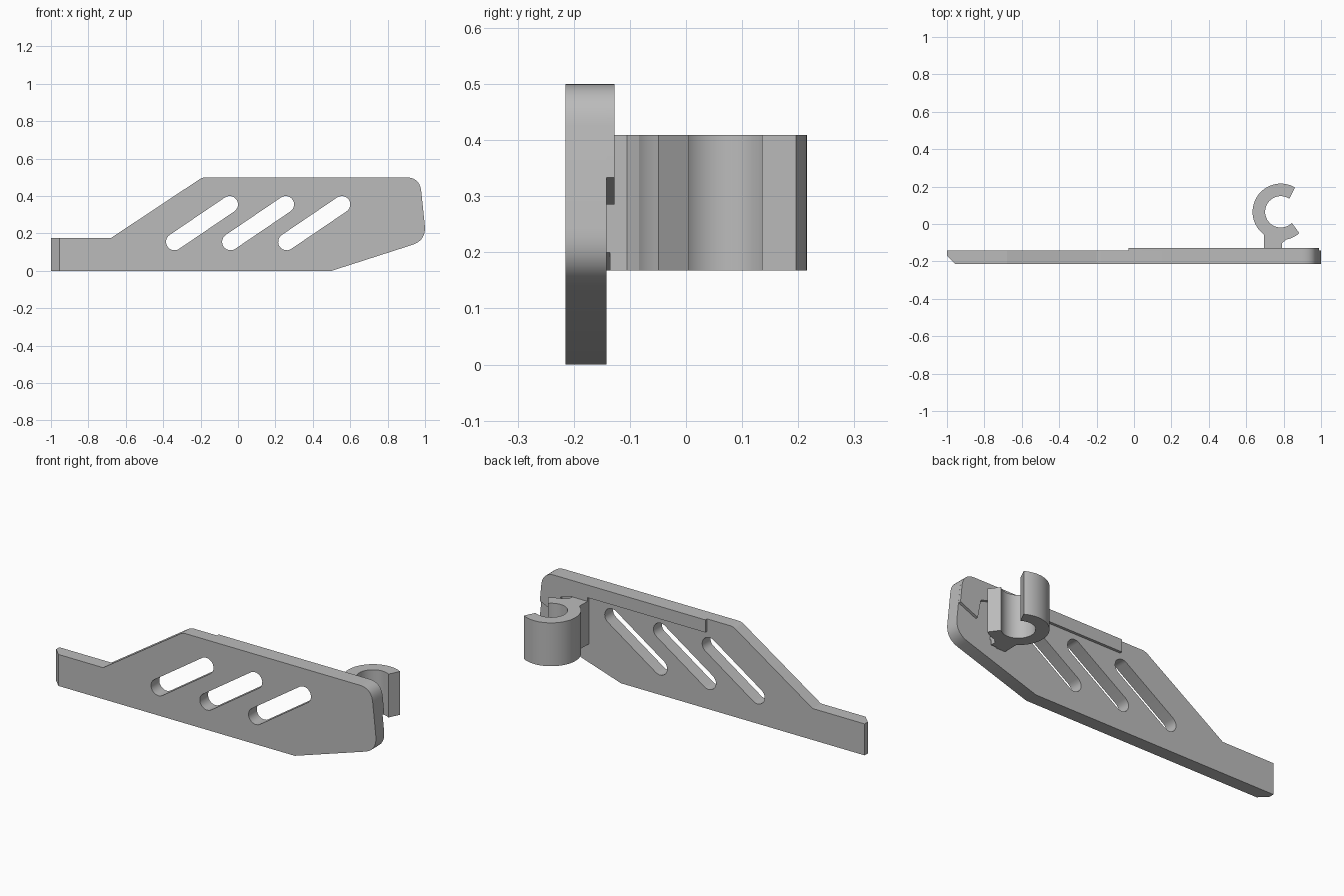
import bpy, bmesh
from math import radians, cos, sin, pi, atan2
from mathutils import Vector

cube = bpy.data.objects.get("Cube")
if cube:
    bpy.data.objects.remove(cube)

grey = bpy.data.materials.new("light_grey")
grey.use_nodes = True
grey.diffuse_color = (0.5, 0.5, 0.5, 1)
grey.node_tree.nodes["Principled BSDF"].inputs["Base Color"].default_value = (0.5, 0.5, 0.5, 1)


def rounded(points, steps=10):
    """Outline from (a, b, trim) corners; trim is the tangent length of the rounding."""
    out = []
    for i, (a, b, trim) in enumerate(points):
        p = Vector((a, b))
        if not trim:
            out.append(p)
            continue
        start = p + (Vector(points[i - 1][:2]) - p).normalized() * trim
        end = p + (Vector(points[(i + 1) % len(points)][:2]) - p).normalized() * trim
        for k in range(steps + 1):
            t = k / steps
            out.append(start * (1 - t) ** 2 + p * 2 * t * (1 - t) + end * t * t)
    return out


def arc(cx, cy, r, a0, a1, n):
    return [Vector((cx + r * cos(a0 + (a1 - a0) * k / n),
                    cy + r * sin(a0 + (a1 - a0) * k / n))) for k in range(n + 1)]


def slot(low, high, r):
    """Round-ended slot outline between two centres."""
    a = atan2(high[1] - low[1], high[0] - low[0])
    return arc(*low, r, a + pi / 2, a + 1.5 * pi, 12) + arc(*high, r, a - pi / 2, a + pi / 2, 12)


def prism(name, loops, place, depth, bevel_rule=None, bevel=0.0):
    """Fill an outline with optional holes, extrude it and make an object."""
    bm = bmesh.new()
    edges = []
    for loop in loops:
        vs = [bm.verts.new(place(p)) for p in loop]
        edges += [bm.edges.new((v, vs[(i + 1) % len(vs)])) for i, v in enumerate(vs)]
    bmesh.ops.triangle_fill(bm, edges=edges, use_beauty=True)
    ext = bmesh.ops.extrude_face_region(bm, geom=bm.faces[:], use_keep_orig=True)
    moved = [g for g in ext["geom"] if isinstance(g, bmesh.types.BMVert)]
    bmesh.ops.translate(bm, verts=moved, vec=depth)
    bmesh.ops.recalc_face_normals(bm, faces=bm.faces[:])
    bmesh.ops.dissolve_limit(bm, angle_limit=0.001, verts=bm.verts[:], edges=bm.edges[:])
    if bevel_rule:
        chosen = [e for e in bm.edges if all(bevel_rule(v.co) for v in e.verts)]
        bmesh.ops.bevel(bm, geom=chosen, offset=bevel, segments=1, affect='EDGES')
    mesh = bpy.data.meshes.new(name)
    bm.to_mesh(mesh)
    bm.free()
    mesh.materials.append(grey)
    obj = bpy.data.objects.new(name, mesh)
    bpy.context.collection.objects.link(obj)
    bpy.ops.object.select_all(action='DESELECT')
    obj.select_set(True)
    bpy.context.view_layer.objects.active = obj
    bpy.ops.object.shade_smooth_by_angle(angle=radians(25))
    return obj


FRONT, BACK, RIB = -0.215, -0.142, -0.127

# Main plate with three slanted slots and a chamfered narrow end
plate = rounded([(-1, 0, 0), (0.5, 0, 0), (1.007, 0.163, 0.08), (0.972, 0.5, 0.075),
                 (-0.19, 0.5, 0.02), (-0.68, 0.175, 0), (-1, 0.175, 0)])
slots = [slot((-0.34 + 0.3 * i, 0.155), (-0.045 + 0.3 * i, 0.355), 0.045) for i in range(3)]
prism("slotted_plate", [plate] + slots, lambda p: (p.x, FRONT, p.y), (0, BACK - FRONT, 0),
      lambda c: c.x < -0.99 and c.y < -0.2, 0.045)

# Raised rib along the top edge, running down behind the clip
rib = rounded([(-0.03, 0.5, 0), (-0.03, 0.43, 0), (0.695, 0.43, 0), (0.695, 0.168, 0),
               (0.75, 0.168, 0), (0.79, 0.2, 0), (0.79, 0.41, 0), (0.86, 0.39, 0),
               (0.88, 0.285, 0), (0.989, 0.333, 0), (0.972, 0.5, 0.075)])
prism("top_rib", [rib], lambda p: (p.x, BACK - 0.002, p.y), (0, RIB - BACK + 0.002, 0))

# Open ring clip with its stem
CX, CY = 0.785, 0.065
ring = arc(CX, CY, 0.151, radians(60), radians(234), 32)
ring += [Vector((0.695, RIB - 0.008)), Vector((0.79, RIB - 0.008)),
         Vector((0.79, -0.105)), Vector((0.812, -0.084))]
ring += arc(CX, CY, 0.151, radians(288), radians(311), 6)
ring += arc(CX, CY, 0.084, radians(315), radians(57), 32)
prism("ring_clip", [ring], lambda p: (p.x, p.y, 0.168), (0, 0, 0.241))
